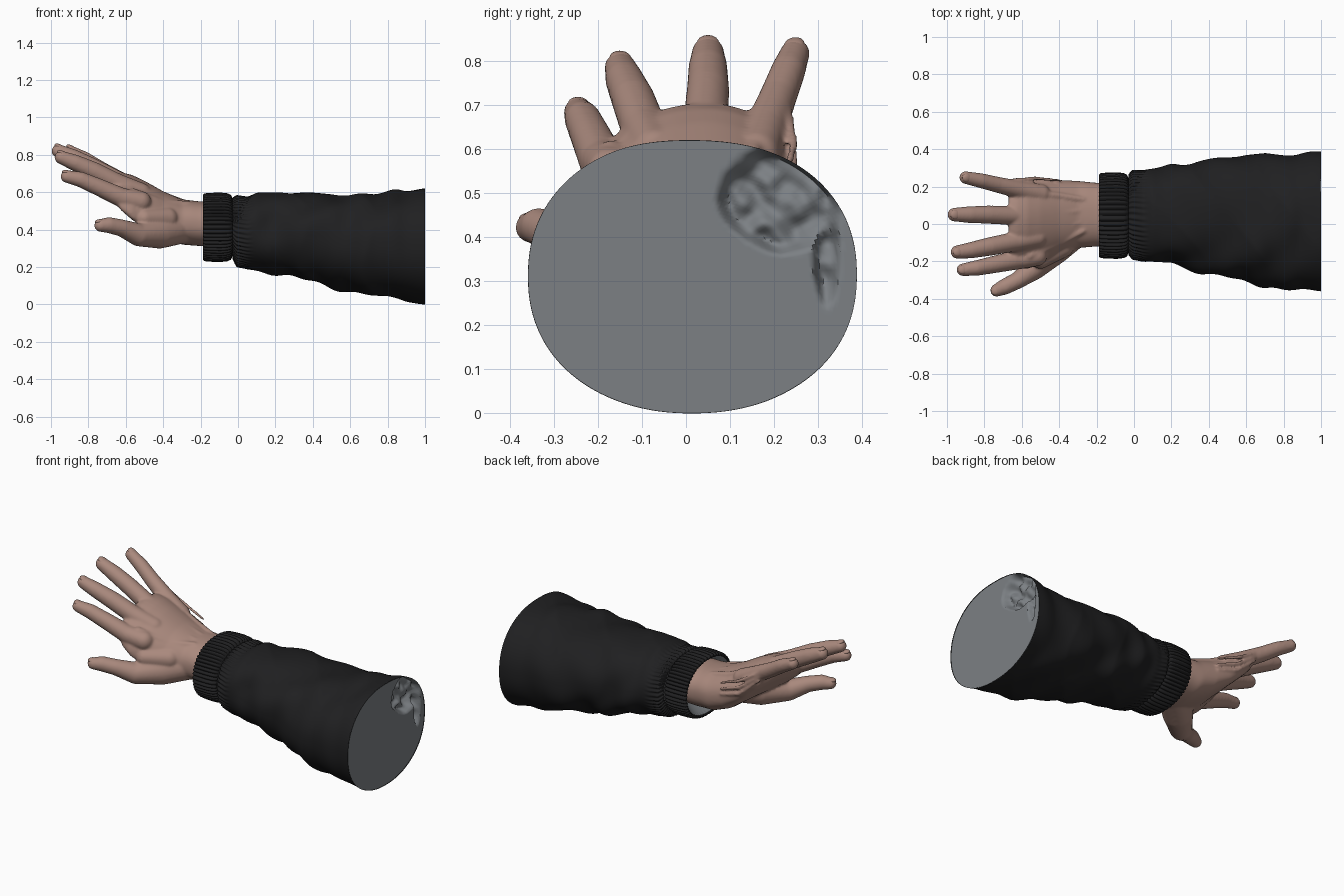
import bpy, bmesh, math
from mathutils import Vector, noise

if "Cube" in bpy.data.objects:
    bpy.data.objects.remove(bpy.data.objects["Cube"])


def material(name, rgb, rough=0.8):
    m = bpy.data.materials.new(name)
    m.use_nodes = True
    m.diffuse_color = (*rgb, 1)
    bsdf = m.node_tree.nodes["Principled BSDF"]
    bsdf.inputs["Base Color"].default_value = (*rgb, 1)
    bsdf.inputs["Roughness"].default_value = rough
    return m


SKIN = material("skin", (0.40, 0.25, 0.205))
CLOTH = material("black_cloth", (0.014, 0.014, 0.015))
LINING = material("grey_lining", (0.20, 0.215, 0.23))


def finish(name, bm, mats, angle=50):
    me = bpy.data.meshes.new(name)
    bm.to_mesh(me)
    bm.free()
    ob = bpy.data.objects.new(name, me)
    bpy.context.collection.objects.link(ob)
    for m in mats:
        me.materials.append(m)
    bpy.ops.object.select_all(action="DESELECT")
    ob.select_set(True)
    bpy.context.view_layer.objects.active = ob
    bpy.ops.object.shade_smooth_by_angle(angle=math.radians(angle))
    return ob


def lerp_table(table, x):
    for a, b in zip(table, table[1:]):
        if x <= b[0]:
            t = max(0, (x - a[0]) / (b[0] - a[0]))
            return [p + (q - p) * t for p, q in zip(a, b)]
    return list(table[-1])


def ring(box, n, power=2.2, offset=lambda t: 0):
    """Rounded cross-section filling a box (x, y0, y1, z0, z1)."""
    x, y0, y1, z0, z1 = box
    pts = []
    for i in range(n):
        t = math.tau * i / n
        c, s, d = math.cos(t), math.sin(t), offset(t)
        c, s = [math.copysign(abs(v) ** (2 / power), v) for v in (c, s)]
        pts.append(Vector((x, (y0 + y1) / 2 + ((y1 - y0) / 2 + d) * c,
                           (z0 + z1) / 2 + ((z1 - z0) / 2 + d) * s)))
    return pts


def loft(bm, rings, mat_rule=lambda i: 0, caps=False):
    rows = [[bm.verts.new(p) for p in r] for r in rings]
    n = len(rows[0])
    for i, (a, b) in enumerate(zip(rows, rows[1:])):
        for j in range(n):
            k = (j + 1) % n
            bm.faces.new((a[j], a[k], b[k], b[j])).material_index = mat_rule(i)
    if caps:
        bm.faces.new(rows[0][::-1])
        bm.faces.new(rows[-1])
    return rows


# Sleeve: tapered tube with diagonal folds and a gathered, ribbed start
SEG, RIBS = 324, 54
SLEEVE = [(-0.03, -0.16, 0.26, 0.25, 0.565), (-0.01, -0.185, 0.285, 0.205, 0.58),
          (0.05, -0.20, 0.285, 0.19, 0.575), (0.1, -0.205, 0.295, 0.18, 0.598),
          (0.2, -0.21, 0.32, 0.16, 0.595), (0.4, -0.27, 0.34, 0.115, 0.59),
          (0.6, -0.315, 0.37, 0.07, 0.59), (0.8, -0.345, 0.38, 0.035, 0.595),
          (1.0, -0.36, 0.388, 0.0, 0.622)]


def folds(x, t):
    fade = min(1, max(0, (x - 0.04) / 0.12)) * min(1, (1.02 - x) / 0.15)
    big = math.sin(13 * x + 3 * t + 1.4 * math.sin(2 * t + 3 * x))
    small = math.sin(30 * x - 2 * t + 2 * math.sin(t + 5 * x))
    crease = 1 - 2 * abs(math.sin(9 * x - t + math.sin(2 * t)))
    ribs = max(0, 1 - max(0, x) / 0.08) * 0.005 * math.cos(RIBS * t)
    return ribs + fade * (0.008 * big + 0.005 * small + 0.005 * crease)


bm = bmesh.new()
rings = []
for i in range(91):
    x = -0.03 + 1.03 * i / 90
    rings.append(ring(lerp_table(SLEEVE, x), SEG, offset=lambda t: folds(x, t)))
loft(bm, rings)
finish("sleeve", bm, [CLOTH], 70)

# Closed upper end of the sleeve, with a crumpled hollow in one corner
def hollow(y, z):
    wob = 0.12 * noise.noise(Vector((y * 9, z * 9, 2)))
    blob = 1 - math.hypot((y - 0.215) / 0.145, (z - 0.485) / 0.12) + wob
    tail = 1 - math.hypot((y - 0.32) / 0.03, (z - 0.36) / 0.12)
    depth = min(1, max(0, blob, tail * 0.5) / 0.22)
    rough = 1 + 0.7 * noise.noise(Vector((y * 22, z * 22, 0)))
    return 0.045 * depth * rough


bm = bmesh.new()
rim = rings[-1][::2]
mid = sum(rim, Vector()) / len(rim)
rows = []
for i in range(45):
    f = 1 - i / 44 * 0.99
    row = [mid + (p - mid) * f for p in rim]
    for p in row:
        p.x = 0.996 - (hollow(p.y, p.z) if i else 0)
    rows.append(row)
grid = loft(bm, rows)
bm.faces.new(grid[-1])
finish("sleeve_end", bm, [LINING], 60)

# Ribbed cuff: grey funnel inside, rounded rim, ribbed outside
PROFILE = [(-0.09, 0.075), (-0.165, 0.03), (-0.182, 0.018), (-0.188, 0.008), (-0.178, 0),
           (-0.14, -0.003), (-0.09, -0.004), (-0.055, 0), (-0.038, 0.008), (-0.028, 0.03)]
bm = bmesh.new()
cuff = []
for i, (x, d) in enumerate(PROFILE):
    amp = 0.006 if i > 2 else 0
    box = (x, -0.178 + d, 0.268 - d, 0.235 + d, 0.59 - d)
    cuff.append(ring(box, SEG, 2.2, lambda t: amp * (abs(math.cos(RIBS * t / 2)) * 2 - 1.3)))
loft(bm, cuff, lambda i: 0 if i < 2 else 1)
finish("cuff", bm, [LINING, CLOTH], 80)

# Hand: palm, digits and tendons merged into one smooth skin
def limb(bm, path, steps=12):
    for a, b in zip(path, path[1:]):
        for i in range(steps + 1):
            x, y, z, r = [p + (q - p) * i / steps for p, q in zip(a, b)]
            ball = bmesh.ops.create_icosphere(bm, subdivisions=3, radius=r)
            bmesh.ops.translate(bm, verts=ball["verts"], vec=(x, y, z))


PALM = [(-0.67, -0.2, 0.2, 0.61, 0.70), (-0.63, -0.235, 0.225, 0.56, 0.708),
        (-0.57, -0.24, 0.24, 0.50, 0.695), (-0.5, -0.215, 0.24, 0.43, 0.662),
        (-0.4, -0.165, 0.235, 0.36, 0.605), (-0.3, -0.128, 0.23, 0.32, 0.562),
        (-0.2, -0.12, 0.22, 0.312, 0.55), (-0.07, -0.12, 0.22, 0.315, 0.55)]
DIGITS = {
    "thumb": [(-0.3, -0.03, 0.41, 0.085), (-0.42, -0.13, 0.382, 0.084),
              (-0.53, -0.235, 0.372, 0.062), (-0.62, -0.3, 0.408, 0.046),
              (-0.69, -0.335, 0.424, 0.043), (-0.735, -0.355, 0.422, 0.034)],
    "index": [(-0.52, -0.17, 0.55, 0.056), (-0.62, -0.19, 0.57, 0.053),
              (-0.74, -0.215, 0.625, 0.047), (-0.84, -0.235, 0.668, 0.042),
              (-0.915, -0.245, 0.684, 0.034)],
    "middle": [(-0.52, -0.07, 0.595, 0.056), (-0.64, -0.095, 0.645, 0.053),
               (-0.77, -0.12, 0.712, 0.05), (-0.87, -0.14, 0.757, 0.044),
               (-0.945, -0.15, 0.786, 0.036)],
    "ring": [(-0.52, 0.04, 0.61, 0.054), (-0.64, 0.045, 0.66, 0.052),
             (-0.78, 0.05, 0.735, 0.049), (-0.88, 0.05, 0.785, 0.045),
             (-0.96, 0.05, 0.82, 0.037)],
    "little": [(-0.5, 0.16, 0.59, 0.054), (-0.6, 0.18, 0.645, 0.049),
               (-0.73, 0.21, 0.72, 0.043), (-0.82, 0.232, 0.777, 0.04),
               (-0.9, 0.248, 0.818, 0.034)],
}
bm = bmesh.new()
rows = []
for i in range(41):
    x = -0.67 + 0.6 * i / 40
    row = ring(lerp_table(PALM, x), 64, 2.3)
    arch = min(1, max(0, (-0.25 - x) / 0.3))
    for p in row:
        p.z -= arch * 1.2 * (p.y - 0.06) ** 2
    rows.append(row)
loft(bm, rows, caps=True)
for name, path in DIGITS.items():
    limb(bm, path)
    if name != "thumb":
        # tendon from wrist to knuckle
        x, y, z, r = path[0]
        limb(bm, [(-0.27, 0.05 + y * 0.5, 0.537, 0.018),
                  (-0.4, 0.03 + y * 0.75, 0.583 - 0.8 * (y - 0.06) ** 2, 0.02),
                  (x - 0.04, y, z + r - 0.008, 0.024)])
# web between thumb and palm
limb(bm, [(-0.38, -0.12, 0.46, 0.06), (-0.5, -0.19, 0.46, 0.05)])
# loose skin folds on the outer edge of the hand
for k in range(3):
    limb(bm, [(-0.4, 0.233, 0.49 + 0.035 * k, 0.008),
              (-0.53, 0.245, 0.53 + 0.04 * k, 0.011),
              (-0.66, 0.235, 0.64 + 0.025 * k, 0.008)], 24)
hand = finish("hand", bm, [SKIN])
remesh = hand.modifiers.new("merge", "REMESH")
remesh.mode = "VOXEL"
remesh.voxel_size = 0.007
remesh.use_smooth_shade = True
smooth = hand.modifiers.new("soften", "SMOOTH")
smooth.factor = 0.5
smooth.iterations = 8

# Fingernails: thin curved shells on the upper side of each tip
for name, path in DIGITS.items():
    a, b = Vector(path[-2][:3]), Vector(path[-1][:3])
    r = path[-1][3]
    along = (b - a).normalized()
    side = along.cross(Vector((0, 0, 1))).normalized()
    up = side.cross(along)
    centre = b + along * r * 0.1 + up * r * 0.62
    bm = bmesh.new()
    bmesh.ops.create_uvsphere(bm, u_segments=24, v_segments=12, radius=r)
    for v in bm.verts:
        c = v.co.copy()
        v.co = centre + along * c.x * 0.8 + side * c.y * 0.68 + up * c.z * 0.38
    bmesh.ops.recalc_face_normals(bm, faces=bm.faces)
    finish(name + "_nail", bm, [SKIN])
